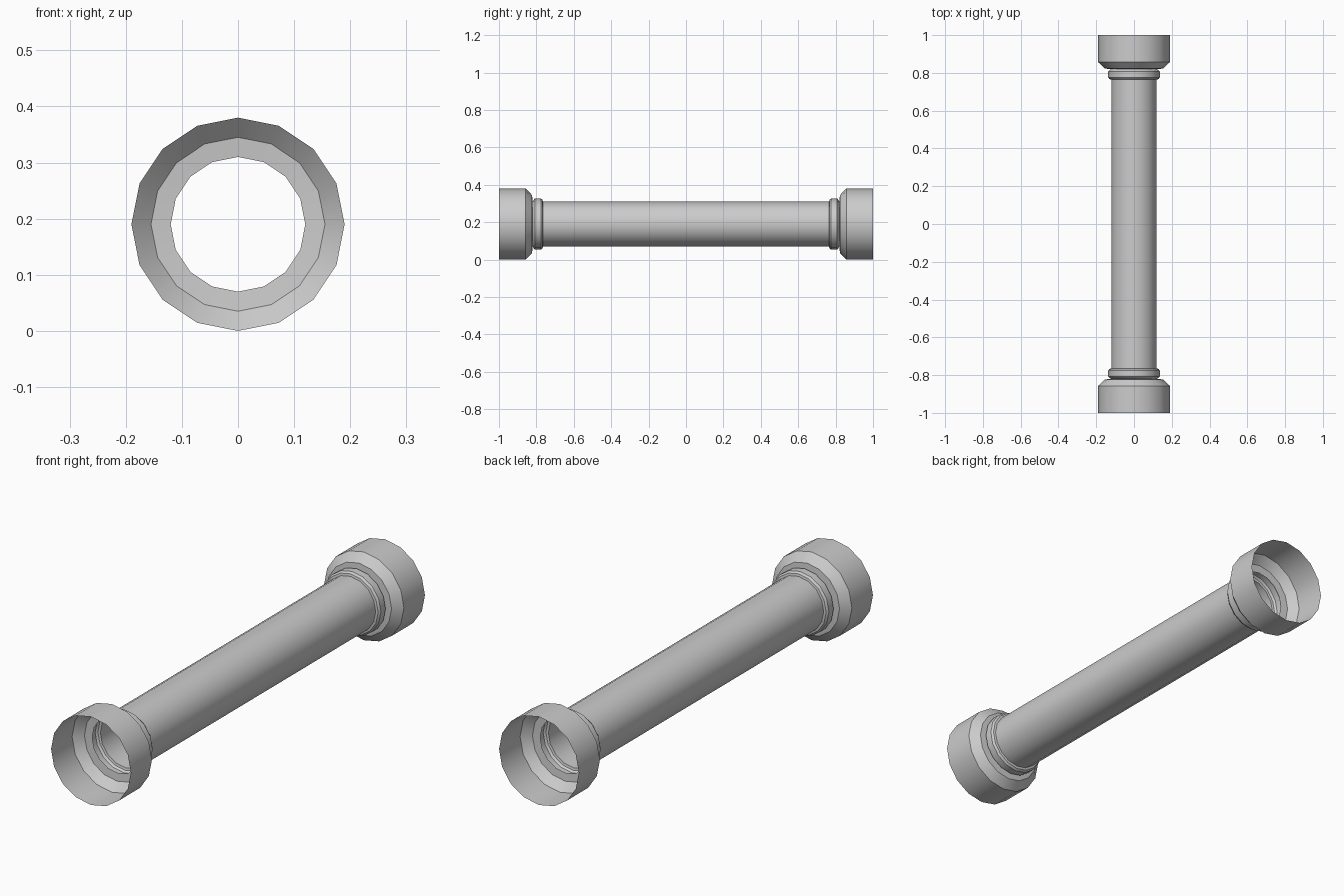
import bpy, bmesh, math

if "Cube" in bpy.data.objects:
    bpy.data.objects.remove(bpy.data.objects["Cube"])

SIDES = 16
AXIS_Z = 0.19


def revolve(name, profile, mirrored=False):
    """Open thin shell turned around the Y axis from (y, radius) points."""
    bm = bmesh.new()
    rings = []
    for y, r in profile:
        rings.append([bm.verts.new((r * math.sin(2 * math.pi * i / SIDES), y,
                                    r * math.cos(2 * math.pi * i / SIDES)))
                      for i in range(SIDES)])
    for a, b in zip(rings, rings[1:]):
        for i in range(SIDES):
            j = (i + 1) % SIDES
            bm.faces.new((a[i], a[j], b[j], b[i]))
    # profiles run from -y towards +y: make the normals face away from the axis
    bm.normal_update()
    if sum(f.normal.x * f.calc_center_median().x +
           f.normal.z * f.calc_center_median().z for f in bm.faces) < 0:
        bmesh.ops.reverse_faces(bm, faces=bm.faces[:])
    mesh = bpy.data.meshes.new(name)
    bm.to_mesh(mesh)
    bm.free()
    ob = bpy.data.objects.new(name, mesh)
    ob.location.z = AXIS_Z
    bpy.context.collection.objects.link(ob)
    bpy.ops.object.select_all(action='DESELECT')
    ob.select_set(True)
    bpy.context.view_layer.objects.active = ob
    bpy.ops.object.shade_smooth_by_angle(angle=math.radians(30))
    if mirrored:
        mod = ob.modifiers.new("other_end", 'MIRROR')
        mod.use_axis = (False, True, False)
        mod.use_mirror_merge = False
    return ob


# long hollow pipe
revolve("pipe", [(-0.765, 0.12), (0.765, 0.12)])

# raised collar near each end
revolve("collar", [(-0.82, 0.12), (-0.816, 0.127), (-0.808, 0.137),
                   (-0.776, 0.137), (-0.767, 0.13), (-0.765, 0.12)], True)

# wide open socket with a chamfered shoulder at each end
revolve("end_socket", [(-1.0, 0.19), (-0.857, 0.19),
                       (-0.823, 0.155), (-0.82, 0.12)], True)
